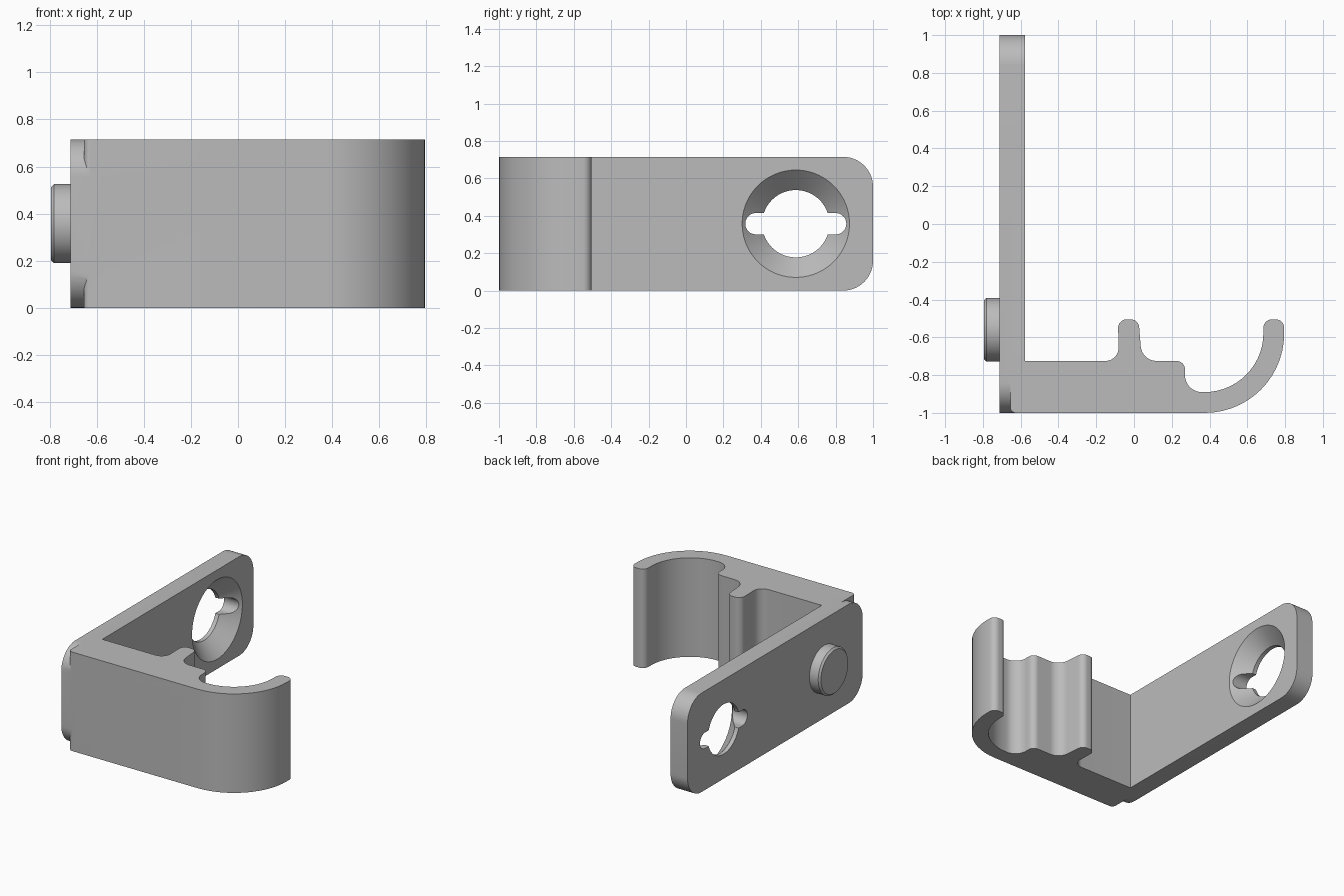
import bpy, bmesh, math
from mathutils import Vector, Matrix

if "Cube" in bpy.data.objects:
    bpy.data.objects.remove(bpy.data.objects["Cube"], do_unlink=True)

HEIGHT = 0.715
MID = HEIGHT / 2
PLATE_OUT, PLATE_IN = -0.712, -0.577

grey = bpy.data.materials.new("plain grey")
grey.use_nodes = True
grey.diffuse_color = (0.5, 0.5, 0.5, 1)
grey.node_tree.nodes["Principled BSDF"].inputs["Base Color"].default_value = (0.5, 0.5, 0.5, 1)


def rounded(corners, steps=14):
    """Outline from (u, v, radius) corners, each replaced by a tangent arc."""
    pts = []
    for i, (u, v, r) in enumerate(corners):
        p = Vector((u, v))
        if r == 0:
            pts.append(p)
            continue
        a = (Vector(corners[i - 1][:2]) - p).normalized()
        b = (Vector(corners[(i + 1) % len(corners)][:2]) - p).normalized()
        half = a.angle(b) / 2
        centre = p + (a + b).normalized() * r / math.sin(half)
        start = p + a * r / math.tan(half) - centre
        end = p + b * r / math.tan(half) - centre
        sweep = math.atan2(start.x * end.y - start.y * end.x, start.dot(end))
        for k in range(steps + 1):
            pts.append(centre + Matrix.Rotation(sweep * k / steps, 2) @ start)
    return pts


def finish(name, bm):
    bmesh.ops.recalc_face_normals(bm, faces=bm.faces)
    mesh = bpy.data.meshes.new(name)
    bm.to_mesh(mesh)
    bm.free()
    mesh.materials.append(grey)
    obj = bpy.data.objects.new(name, mesh)
    bpy.context.collection.objects.link(obj)
    return obj


def prism(name, outline, low, high, along_x=False):
    """Extrude an outline along z, or along x with the outline in y, z."""
    bm = bmesh.new()
    place = (lambda p: (low, p.x, p.y)) if along_x else (lambda p: (p.x, p.y, low))
    face = bm.faces.new([bm.verts.new(place(p)) for p in outline])
    new = bmesh.ops.extrude_face_region(bm, geom=[face])["geom"]
    shift = Vector((high - low, 0, 0) if along_x else (0, 0, high - low))
    bmesh.ops.translate(bm, vec=shift, verts=[g for g in new if isinstance(g, bmesh.types.BMVert)])
    return finish(name, bm)


def turned(name, profile, y, z, sides=72):
    """Solid of revolution about an x axis, from (x, radius) rings."""
    bm = bmesh.new()
    rings = []
    for x, r in profile:
        angles = [2 * math.pi * i / sides for i in range(sides)]
        rings.append([bm.verts.new((x, y + r * math.cos(t), z + r * math.sin(t))) for t in angles])
    for a, b in zip(rings, rings[1:]):
        for i in range(sides):
            j = (i + 1) % sides
            bm.faces.new((a[i], a[j], b[j], b[i]))
    bm.faces.new(rings[0])
    bm.faces.new(rings[-1])
    return finish(name, bm)


def combine(target, tool, operation):
    mod = target.modifiers.new(operation.lower(), 'BOOLEAN')
    mod.operation, mod.object, mod.solver = operation, tool, 'EXACT'
    bpy.context.view_layer.objects.active = target
    bpy.ops.object.modifier_apply(modifier=mod.name)
    bpy.data.objects.remove(tool, do_unlink=True)


# Mounting plate with rounded corners
plate = prism("bracket", rounded([(-1, 0, 0.16), (1, 0, 0.16), (1, HEIGHT, 0.16), (-1, HEIGHT, 0.16)]),
              PLATE_OUT, PLATE_IN, along_x=True)

# Arm with a short ridge and a curved hook
arm = prism("arm", rounded([
    (-0.655, -1, 0.03), (0.795, -1, 0.42),
    (0.795, -0.505, 0.045), (0.685, -0.505, 0.045),
    (0.685, -0.89, 0.312), (0.27, -0.89, 0.09),
    (0.27, -0.725, 0.045), (0.042, -0.725, 0.085),
    (0.024, -0.505, 0.045), (-0.085, -0.505, 0.045),
    (-0.08, -0.725, 0.07), (-0.655, -0.725, 0)]), 0, HEIGHT)
combine(plate, arm, 'UNION')

# Locating peg on the outer face
peg = turned("peg", [(-0.65, 0.168), (-0.782, 0.168), (-0.795, 0.155)], -0.56, MID)
combine(plate, peg, 'UNION')

# Countersunk screw hole with a keyway slot
HOLE_Y = 0.587
sink = turned("countersink", [(-0.8, 0.18), (-0.682, 0.18), (PLATE_IN, 0.287), (-0.5, 0.366)], HOLE_Y, MID)
combine(plate, sink, 'DIFFERENCE')
slot = prism("slot", rounded([(HOLE_Y + s * 0.27, MID + t * 0.057, 0.0565)
                              for s, t in ((-1, -1), (1, -1), (1, 1), (-1, 1))]),
             -0.8, -0.5, along_x=True)
combine(plate, slot, 'DIFFERENCE')

# Smooth curves, sharp edges
bpy.ops.object.select_all(action='DESELECT')
plate.select_set(True)
bpy.context.view_layer.objects.active = plate
bpy.ops.object.shade_smooth_by_angle(angle=math.radians(25))
